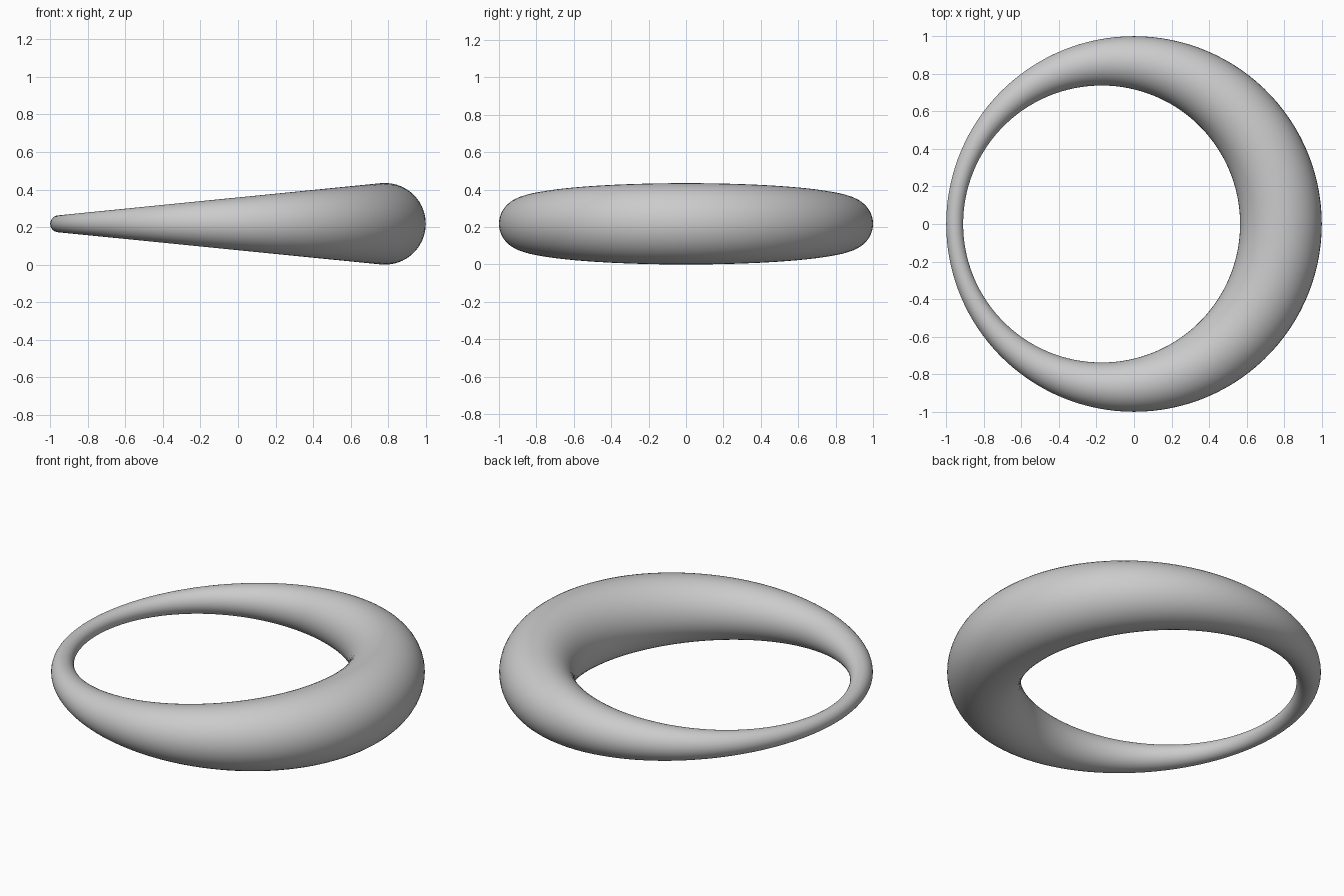
import bpy
import math

cube = bpy.data.objects.get("Cube")
if cube:
    bpy.data.objects.remove(cube, do_unlink=True)

OUTER_R = 1.0       # outer rim circle, centred on the origin
INNER_R = 0.7375    # hole circle
INNER_X = -0.1725   # hole centre, shifted towards the thin side

# Tube centres lie on an ellipse whose foci are the two circle centres
a = (OUTER_R + INNER_R) / 2
d = (OUTER_R - INNER_R) / 2
c = -INNER_X / 2
b = math.sqrt(a * a - c * c)
BASE_Z = c + d      # thickest tube radius, so the ring rests on the floor


def ring_point(u, v):
    """Point on the tapered ring: u runs round the ring, v round the tube."""
    cu, su, cv, sv = math.cos(u), math.sin(u), math.cos(v), math.sin(v)
    w = a - c * cu * cv
    return ((b * b * cu - d * (c - a * cu * cv)) / w - c,
            b * su * (a + d * cv) / w,
            b * sv * (c * cu + d) / w + BASE_Z)


# Ring: a torus reshaped so that the tube swells towards +x
bpy.ops.mesh.primitive_torus_add(major_segments=128, minor_segments=48,
                                 major_radius=1.0, minor_radius=0.25,
                                 location=(0, 0, 0))
ring = bpy.context.object
ring.name = "tapered_ring"
for vert in ring.data.vertices:
    x, y, z = vert.co
    vert.co = ring_point(math.atan2(y, x), math.atan2(z, math.hypot(x, y) - 1.0))
ring.data.update()
bpy.ops.object.shade_smooth()

# Plain grey finish
grey = bpy.data.materials.new("plain_grey")
grey.use_nodes = True
colour = (0.6, 0.6, 0.6, 1.0)
grey.diffuse_color = colour
grey.node_tree.nodes["Principled BSDF"].inputs["Base Color"].default_value = colour
ring.data.materials.append(grey)
